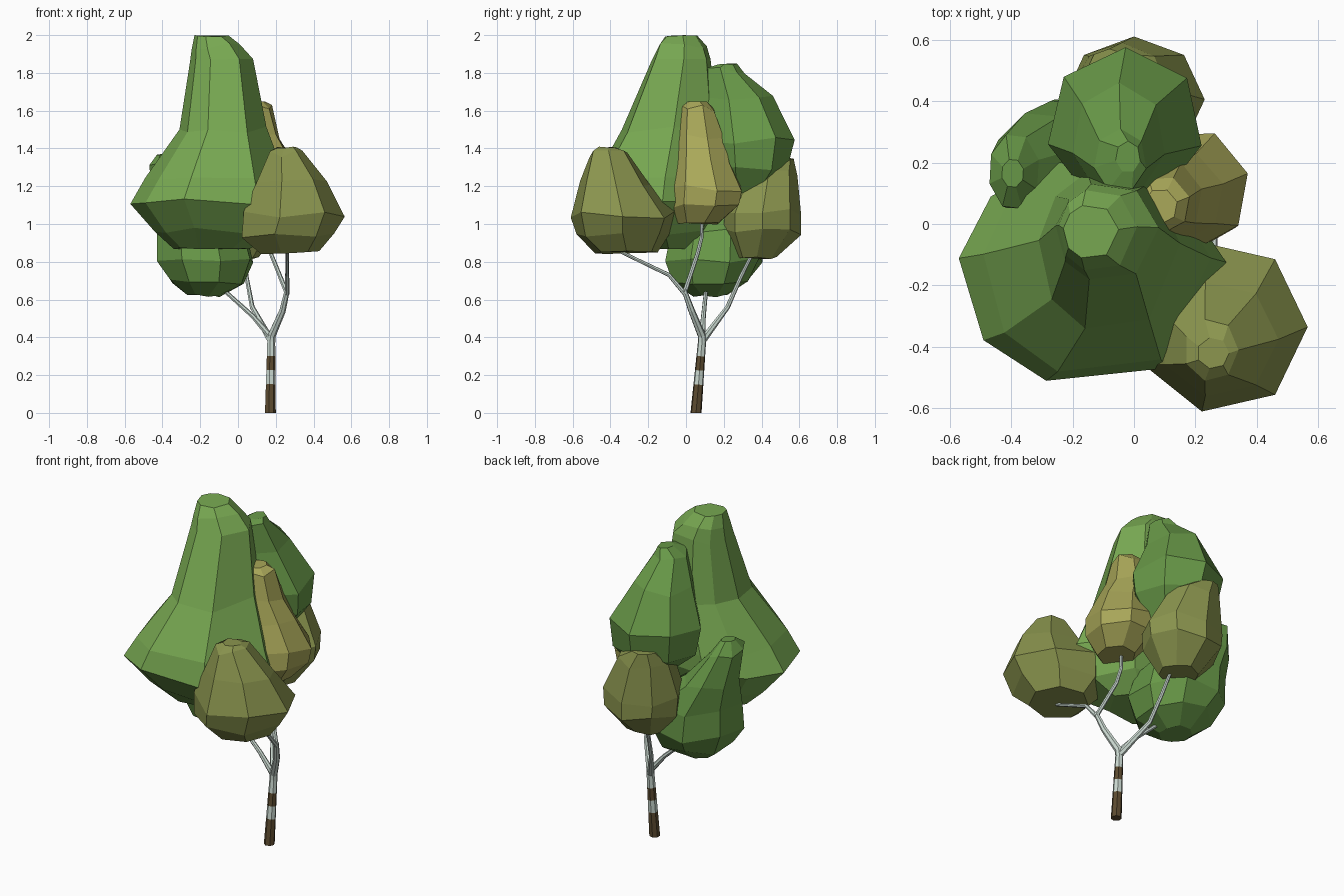
import bpy, bmesh, math, random
from mathutils import Vector

random.seed(4)


def material(name, rgb):
    m = bpy.data.materials.new(name)
    m.diffuse_color = (*rgb, 1)
    return m


LIGHT_GREEN = material("light_green_leaf", (0.19, 0.40, 0.085))
GREEN = material("green_leaf", (0.14, 0.32, 0.065))
OLIVE = material("olive_leaf", (0.26, 0.305, 0.078))
YELLOW = material("yellow_leaf", (0.40, 0.39, 0.10))
BROWN = material("brown_bark", (0.11, 0.072, 0.03))
WHITE = material("pale_bark", (0.60, 0.70, 0.64))


def loft(name, rings, mat):
    """Join vertex rings into a closed flat-shaded solid."""
    bm = bmesh.new()
    loops = [[bm.verts.new(p) for p in ring] for ring in rings]
    n = len(loops[0])
    for a, b in zip(loops, loops[1:]):
        for i in range(n):
            j = (i + 1) % n
            bm.faces.new((a[i], a[j], b[j], b[i]))
    bm.faces.new(loops[0][::-1])
    bm.faces.new(loops[-1])
    bmesh.ops.recalc_face_normals(bm, faces=bm.faces)
    me = bpy.data.meshes.new(name)
    bm.to_mesh(me)
    bm.free()
    me.materials.append(mat)
    ob = bpy.data.objects.new(name, me)
    bpy.context.collection.objects.link(ob)
    return ob


def foliage(name, mat, degrees, sections):
    """Faceted leaf clump with corners at the given angles; each section is (z, x0, x1, y0, y1)."""
    cs = [math.cos(math.radians(d)) for d in degrees]
    sn = [math.sin(math.radians(d)) for d in degrees]
    us = [(c - min(cs)) / (max(cs) - min(cs)) for c in cs]
    vs = [(s - min(sn)) / (max(sn) - min(sn)) for s in sn]
    rings = []
    last = len(sections) - 1
    for k, (z, x0, x1, y0, y1) in enumerate(sections):
        wobble = 0.02 if 0 < k < last else 0.008
        rings.append([(x0 + u * (x1 - x0), y0 + v * (y1 - y0),
                       z - random.uniform(0, wobble) if k == 0 else z + random.uniform(-wobble, wobble))
                      for u, v in zip(us, vs)])
    return loft(name, rings, mat)


def even(n, turn):
    return [turn + i * 360 / n for i in range(n)]


def limb(name, mat, path, n=7):
    """Tapered tube along (x, y, z, radius) points."""
    pts = [Vector(p[:3]) for p in path]
    rings = []
    for k, p in enumerate(path):
        d = (pts[min(k + 1, len(pts) - 1)] - pts[max(k - 1, 0)]).normalized()
        if p[2] == 0:
            d = Vector((0, 0, 1))
        u = Vector((0, 1, 0)).cross(d).normalized()
        v = d.cross(u)
        rings.append([pts[k] + p[3] * (u * math.cos(i * math.tau / n) + v * math.sin(i * math.tau / n))
                      for i in range(n)])
    return loft(name, rings, mat)


# Banded trunk
base, top = Vector((0.17, 0.053, 0)), Vector((0.175, 0.085, 0.38))
levels = [0, 0.15, 0.225, 0.30, 0.38]
for i in range(4):
    ends = []
    for z in levels[i:i + 2]:
        t = z / 0.38
        ends.append((*base.lerp(top, t), 0.030 - 0.008 * t))
    limb(f"trunk_band_{i + 1}", (BROWN, WHITE)[i % 2], ends)

# Forking branches
limb("right_bough", WHITE, [(0.175, 0.085, 0.37, 0.022), (0.178, 0.083, 0.41, 0.022),
                            (0.235, 0.03, 0.54, 0.018), (0.26, -0.01, 0.65, 0.014)])
limb("front_branch", WHITE, [(0.26, -0.005, 0.63, 0.013), (0.26, -0.09, 0.73, 0.011),
                             (0.26, -0.34, 0.85, 0.009), (0.26, -0.36, 0.90, 0.008)])
limb("middle_branch", WHITE, [(0.26, -0.01, 0.63, 0.013), (0.175, 0.06, 0.84, 0.011),
                              (0.16, 0.083, 0.93, 0.010), (0.16, 0.085, 1.04, 0.009)])
limb("back_branch", WHITE, [(0.175, 0.085, 0.38, 0.020), (0.075, 0.22, 0.56, 0.013),
                            (0.045, 0.29, 0.72, 0.011), (0.03, 0.36, 0.86, 0.009)])
limb("left_branch", WHITE, [(0.175, 0.085, 0.40, 0.018), (0.08, 0.092, 0.51, 0.013),
                            (-0.12, 0.11, 0.69, 0.010)])

# Leaf clumps
foliage("main_foliage", LIGHT_GREEN, [5, 55, 108, 139, 173, 216, 250, 304], [
    (2.00, -0.23, -0.05, -0.11, 0.06), (1.94, -0.245, 0.01, -0.15, 0.11),
    (1.86, -0.255, 0.08, -0.18, 0.13), (1.50, -0.31, 0.15, -0.34, 0.17),
    (1.23, -0.49, 0.25, -0.48, 0.20), (1.12, -0.57, 0.30, -0.51, 0.20),
    (0.96, -0.44, 0.20, -0.38, 0.12), (0.87, -0.34, 0.06, -0.26, 0.05)])
foliage("upper_back_foliage", GREEN, even(7, 38), [
    (1.85, -0.06, 0.02, 0.17, 0.27), (1.81, -0.13, 0.04, 0.11, 0.31),
    (1.66, -0.20, 0.10, 0.10, 0.46), (1.44, -0.28, 0.22, 0.08, 0.575),
    (1.29, -0.25, 0.21, 0.11, 0.54), (1.17, -0.14, 0.12, 0.18, 0.43)])
foliage("middle_foliage", YELLOW, even(7, 15), [
    (1.65, 0.03, 0.14, 0.00, 0.11), (1.61, 0.00, 0.18, -0.03, 0.15),
    (1.46, -0.01, 0.22, -0.05, 0.20), (1.34, -0.01, 0.29, -0.06, 0.23),
    (1.19, 0.00, 0.37, -0.085, 0.295), (1.09, 0.01, 0.36, -0.09, 0.28),
    (1.00, 0.08, 0.28, -0.04, 0.17)])
foliage("front_right_foliage", OLIVE, even(7, 0), [
    (1.41, 0.21, 0.31, -0.47, -0.37), (1.37, 0.17, 0.34, -0.51, -0.31),
    (1.22, 0.10, 0.47, -0.56, -0.19), (1.05, 0.03, 0.565, -0.61, -0.06),
    (0.94, 0.02, 0.51, -0.58, -0.09), (0.85, 0.12, 0.43, -0.48, -0.15)])
foliage("lower_back_foliage", OLIVE, even(8, 0), [
    (1.35, -0.15, -0.01, 0.45, 0.57), (1.27, -0.19, 0.11, 0.29, 0.59),
    (1.06, -0.23, 0.23, 0.20, 0.61), (0.96, -0.22, 0.22, 0.20, 0.61),
    (0.82, -0.11, 0.11, 0.27, 0.48)])
foliage("lower_left_foliage", GREEN, even(8, 18), [
    (1.37, -0.43, -0.36, 0.12, 0.21), (1.30, -0.47, -0.31, 0.05, 0.29),
    (1.12, -0.45, -0.17, 0.03, 0.36), (0.97, -0.43, 0.04, -0.08, 0.40),
    (0.81, -0.43, 0.08, -0.11, 0.405), (0.70, -0.36, 0.03, -0.07, 0.34),
    (0.62, -0.27, -0.10, 0.04, 0.22)])
